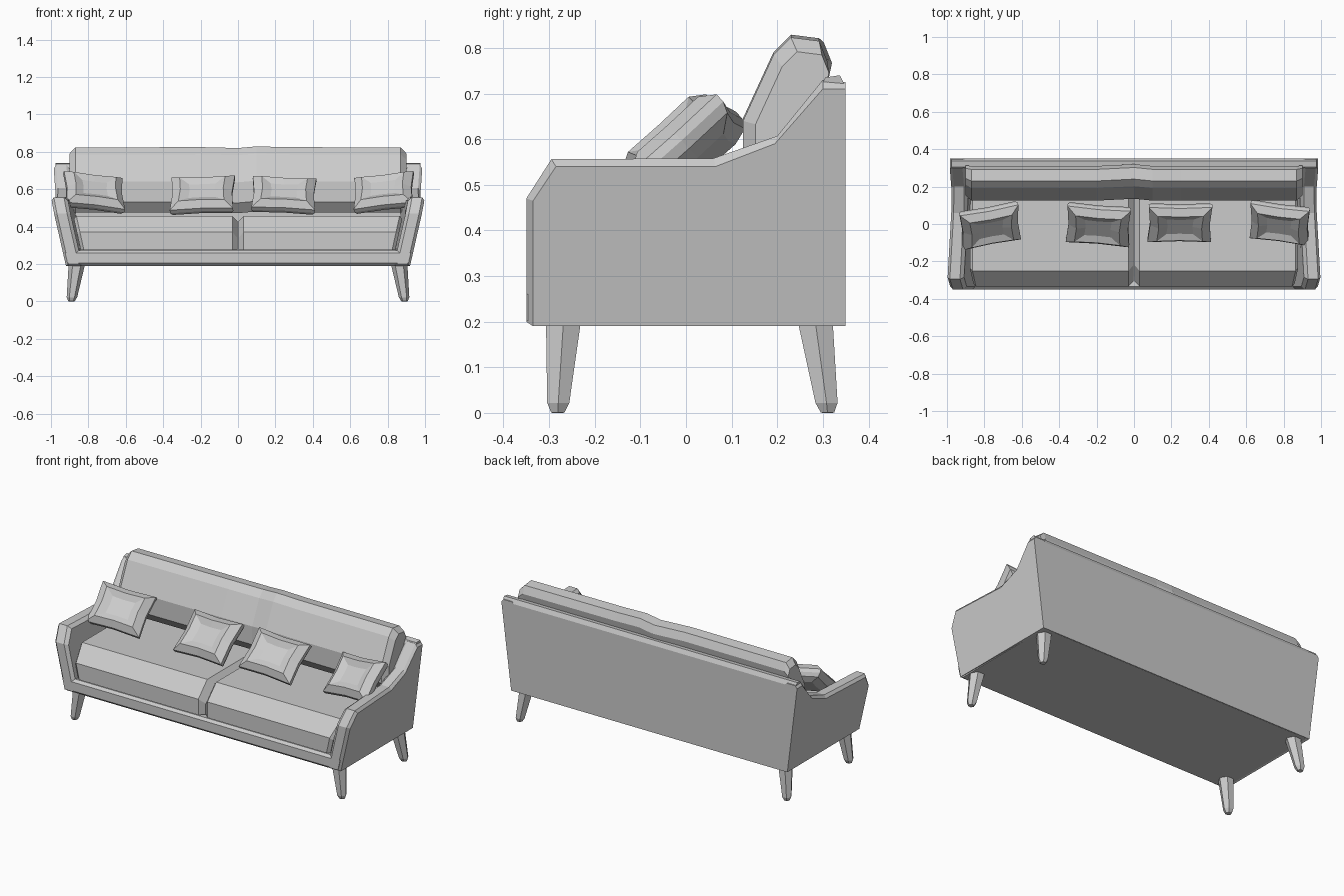
import bpy, bmesh, math
from mathutils import Matrix, Vector

if "Cube" in bpy.data.objects:
    bpy.data.objects.remove(bpy.data.objects["Cube"])


def loft(name, rings):
    """Bridge closed rings of equal length and cap both ends."""
    bm = bmesh.new()
    vr = [[bm.verts.new(p) for p in r] for r in rings]
    n = len(rings[0])
    for a, b in zip(vr, vr[1:]):
        for i in range(n):
            j = (i + 1) % n
            bm.faces.new((a[i], a[j], b[j], b[i]))
    bm.faces.new(vr[0])
    bm.faces.new(vr[-1])
    bmesh.ops.recalc_face_normals(bm, faces=bm.faces)
    me = bpy.data.meshes.new(name)
    bm.to_mesh(me)
    bm.free()
    ob = bpy.data.objects.new(name, me)
    bpy.context.collection.objects.link(ob)
    return ob


def outer_x(y, z):
    """Splayed outer side of the frame, less splayed towards the back."""
    t = min(1, max(0, (y + 0.35) / 0.65))
    return 0.92 + (z - 0.19) * (0.229 - 0.104 * t)


# Arms: chamfered side panels
small = [(-.335, .19), (.35, .19), (.35, .71), (.30, .71), (.195, .59),
         (.065, .54), (-.285, .54), (-.335, .465)]
full = [(-.35, .20), (.35, .19), (.35, .725), (.30, .73), (.20, .607),
        (.06, .558), (-.295, .556), (-.35, .47)]
for side, s in (("left", -1), ("right", 1)):
    layers = ((small, 0), (full, .016), (full, .07), (small, .088))
    loft(side + "_arm", [[(s * (outer_x(y, z) - d), y, z) for y, z in prof]
                         for prof, d in layers])

# Back panel and base with front rail
back = [(.30, .20), (.35, .19), (.35, .715), (.337, .74), (.305, .735), (.295, .715)]
loft("back_panel", [[(s * (outer_x(y, z) - .012), y, z) for y, z in back] for s in (-1, 1)])
rail = [(-.335, .19), (.345, .19), (.345, .265), (-.28, .265), (-.335, .272), (-.35, .258), (-.35, .205)]
loft("base_rail", [[(s * (outer_x(y, z) - .012), y, z) for y, z in rail] for s in (-1, 1)])

# Seat cushions
seat = [(-.335, .275), (-.335, .37), (-.25, .457), (.27, .457), (.27, .275)]


def shrink(prof, d):
    cy, cz = -.03, .27
    return [(y - math.copysign(d, y - cy), z - (d if z > .36 else 0)) for y, z in prof]


for side, s in (("left", -1), ("right", 1)):
    rings = []
    for x, d, lean in ((.002, .03, 0), (.03, 0, 0), (.825, 0, .22), (.842, .015, .22)):
        rings.append([(s * (x + lean * (z - .28)), y, z) for y, z in shrink(seat, d)])
    loft(side + "_seat_cushion", rings)

# Long back cushion with a slight dip at the middle
bc = [(.17, .475), (.125, .53), (.125, .64), (.192, .785), (.23, .823), (.292, .815),
      (.31, .77), (.295, .70), (.285, .475)]
rings = []
for x, k, dy, dz in ((-.9, .87, .015, -.005), (-.87, 1, 0, 0), (-.2, 1, 0, .002), (0, 1, .01, -.003),
                     (.1, 1, 0, .006), (.25, 1, 0, .002), (.87, 1, 0, 0), (.9, .87, .015, -.005)):
    rings.append([(x, .22 + (y - .22) * k + dy, .62 + (z - .62) * k + dz) for y, z in bc])
loft("back_cushion", rings)


# Legs: tapered hexagonal posts with rounded feet
def leg(name, top, foot):
    rings = []
    for z, t, r in ((.21, 0, .045), (.022, 1, .028), (.001, 1.08, .017), (0, 1.08, .013)):
        cx = top[0] + (foot[0] - top[0]) * t
        cy = top[1] + (foot[1] - top[1]) * t
        rings.append([(cx + r * math.cos(a), cy + r * math.sin(a), z)
                      for a in (math.pi / 3 * i for i in range(6))])
    loft(name, rings)


for side, s in (("left", -1), ("right", 1)):
    leg(side + "_front_leg", (s * .86, -.268), (s * .888, -.28))
    leg(side + "_back_leg", (s * .86, .282), (s * .888, .308))


# Throw pillows: pinched rim, puffed ring and sagging middle
def pillow(name, loc, tilt, yaw, roll, w, h):
    m = (Matrix.Translation(loc) @ Matrix.Rotation(math.radians(yaw), 4, 'Z')
         @ Matrix.Rotation(math.radians(tilt), 4, 'X') @ Matrix.Rotation(math.radians(roll), 4, 'Z'))
    rings = []
    for k, z in ((.62, -.05), (.92, -.03), (1, -.008), (1, .014), (.72, .046), (.42, .03)):
        ring = []
        for i, j in ((-1, -1), (0, -1), (1, -1), (1, 0), (1, 1), (0, 1), (-1, 1), (-1, 0)):
            p = k if i and j else k * .94
            ring.append(m @ Vector((i * p * w / 2, j * p * h / 2, z)))
        rings.append(ring)
    loft(name, rings)


pillow("far_left_pillow", (-.77, -.01, .585), 43, 18, -10, .32, .25)
pillow("mid_left_pillow", (-.19, -.005, .57), 42, -7, 3, .34, .26)
pillow("mid_right_pillow", (.245, .005, .57), 42, 3, -4, .34, .25)
pillow("far_right_pillow", (.78, .005, .585), 43, -15, 10, .32, .25)
